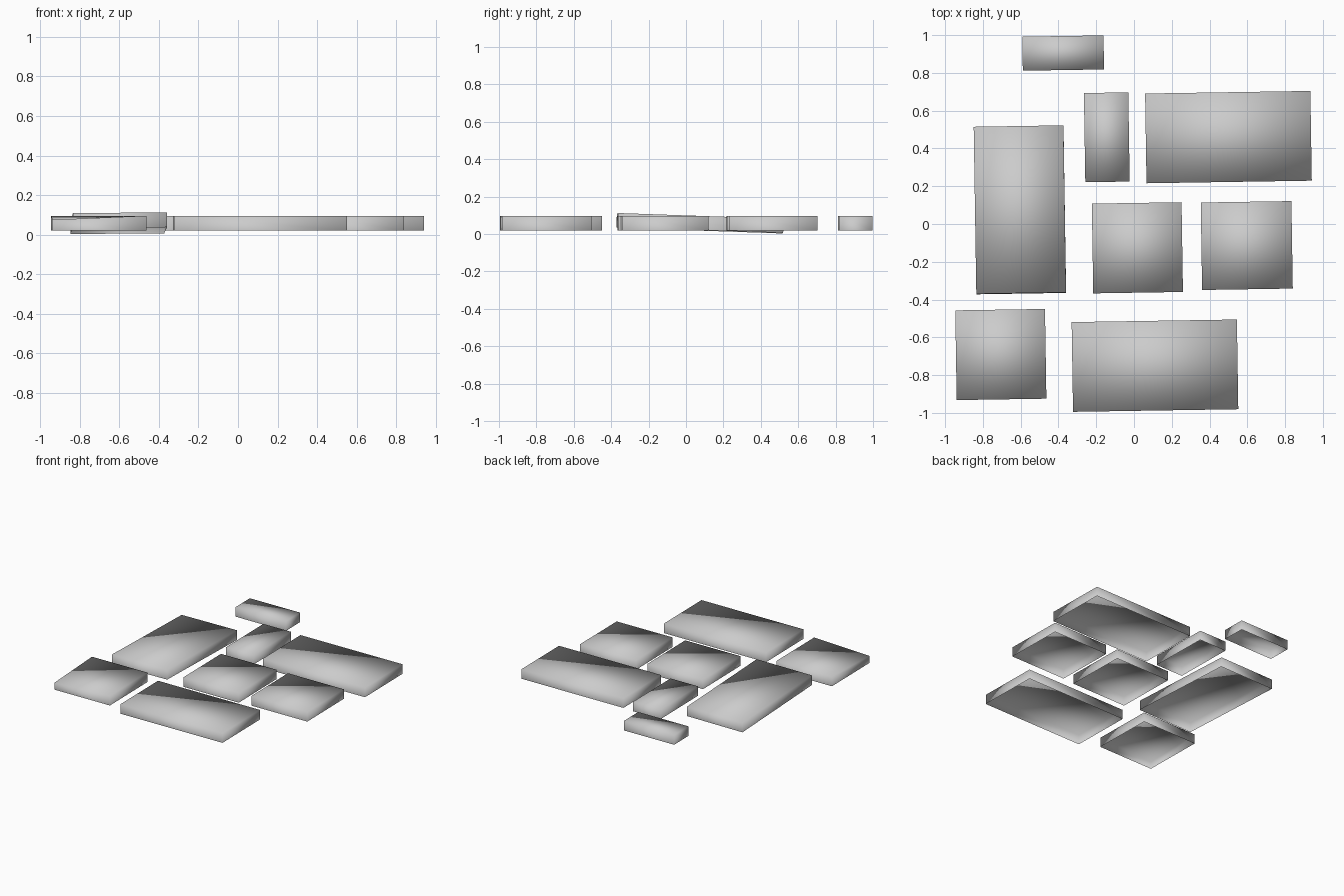
import bpy, bmesh
from math import radians
from mathutils import Matrix, Vector

cube = bpy.data.objects.get("Cube")
if cube:
    bpy.data.objects.remove(cube, do_unlink=True)

# One stone colour
stone = bpy.data.materials.new("stone_grey")
stone.use_nodes = True
GREY = (0.6, 0.6, 0.6, 1)
stone.diffuse_color = GREY
stone.node_tree.nodes["Principled BSDF"].inputs["Base Color"].default_value = GREY

BASE, HEIGHT, TURN = 0.02, 0.075, radians(0.9)


def slab(name, x, y, width, depth, tilt=0, roll=0, chip=0):
    """Thin stone shell with an open underside; chip lowers its front left-hand corner."""
    bm = bmesh.new()
    bmesh.ops.create_cube(bm, size=1)
    bmesh.ops.scale(bm, vec=(width, depth, HEIGHT), verts=bm.verts)
    bm.normal_update()
    under = [f for f in bm.faces if f.normal.z < -0.9]
    bmesh.ops.delete(bm, geom=under, context="FACES_ONLY")
    if chip:
        # Fold the top along the diagonal that meets the lowered corner
        top = max(bm.faces, key=lambda f: f.normal.z)
        corner = min(top.verts, key=lambda v: v.co.x + v.co.y)
        opposite = max(top.verts, key=lambda v: v.co.x + v.co.y)
        bmesh.utils.face_split(top, corner, opposite)
        corner.co.z -= chip
    for face in bm.faces:
        face.smooth = True
    place = (Matrix.Translation(Vector((x, y, BASE + HEIGHT / 2)))
             @ Matrix.Rotation(TURN, 4, "Z")
             @ Matrix.Rotation(radians(tilt), 4, "X")
             @ Matrix.Rotation(radians(roll), 4, "Y"))
    bm.transform(place)
    mesh = bpy.data.meshes.new(name)
    bm.to_mesh(mesh)
    bm.free()
    mesh.materials.append(stone)
    obj = bpy.data.objects.new(name, mesh)
    bpy.context.collection.objects.link(obj)
    return obj


# Paving stones, back to front
slab("back_small_slab", -0.375, 0.905, 0.43, 0.18)
slab("back_narrow_slab", -0.144, 0.459, 0.235, 0.472)
slab("back_long_slab", 0.50, 0.46, 0.875, 0.475)
slab("tilted_long_slab", -0.604, 0.075, 0.475, 0.885, tilt=-2, roll=-0.4)
slab("middle_square_slab", 0.018, -0.126, 0.475, 0.475)
slab("side_square_slab", 0.597, -0.114, 0.48, 0.463)
slab("chipped_square_slab", -0.705, -0.691, 0.475, 0.475, chip=0.02)
slab("front_long_slab", 0.111, -0.75, 0.875, 0.475)
